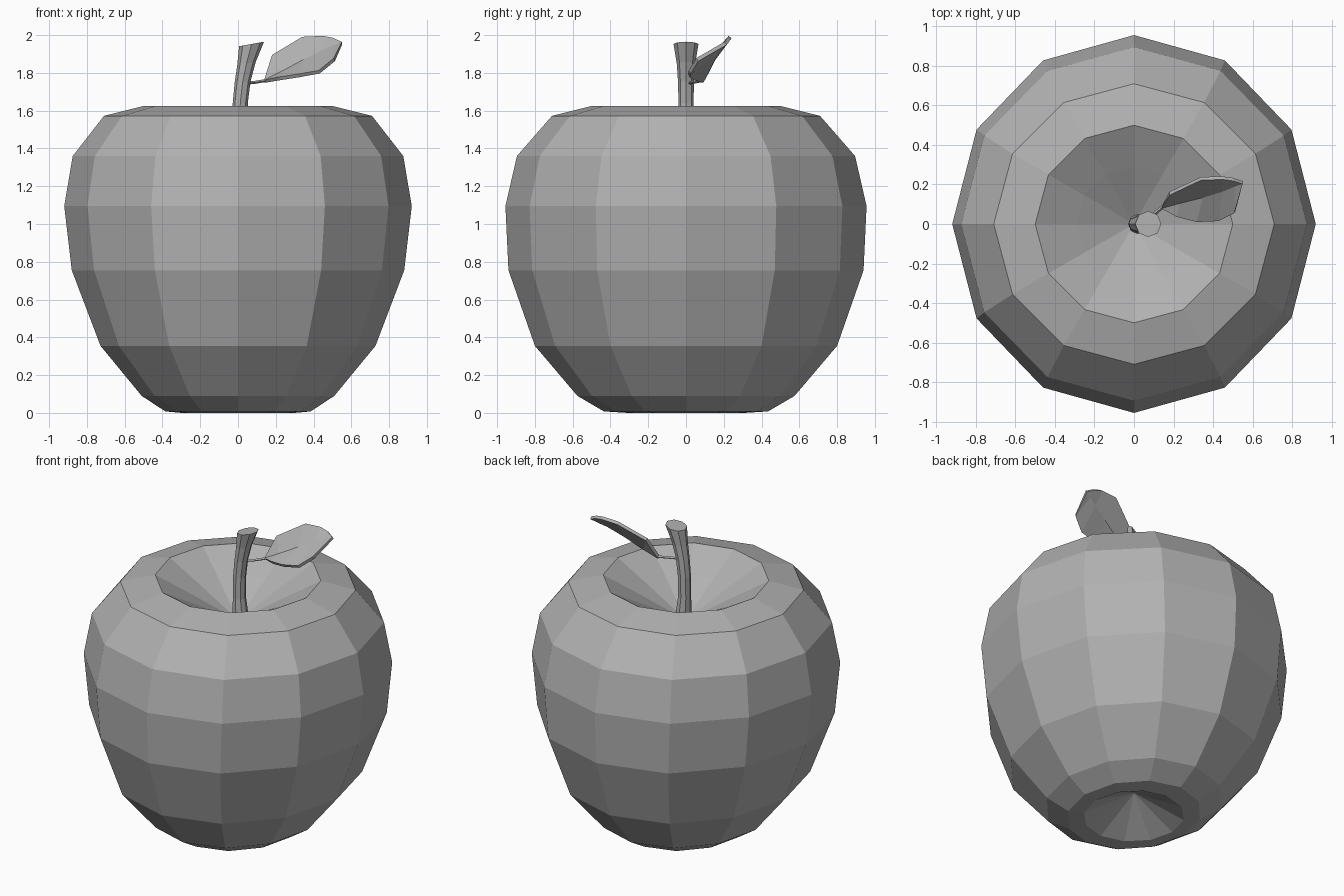
import bpy, bmesh
from math import sin, cos, pi

if "Cube" in bpy.data.objects:
    bpy.data.objects.remove(bpy.data.objects["Cube"])

grey = bpy.data.materials.new("mid_grey")
grey.diffuse_color = (.44, .44, .44, 1)
grey.use_nodes = True
grey.node_tree.nodes["Principled BSDF"].inputs["Base Color"].default_value = grey.diffuse_color


def finish(name, bm):
    bmesh.ops.recalc_face_normals(bm, faces=bm.faces)
    me = bpy.data.meshes.new(name)
    bm.to_mesh(me)
    bm.free()
    me.materials.append(grey)
    ob = bpy.data.objects.new(name, me)
    bpy.context.collection.objects.link(ob)
    return ob


def loft(name, rings, start=None, end=None):
    """Join closed rings of points; each end is a point fan or a flat cap."""
    bm = bmesh.new()
    rows = [[bm.verts.new(p) for p in r] for r in rings]
    n = len(rows[0])
    for a, b in zip(rows, rows[1:]):
        for i in range(n):
            j = (i + 1) % n
            bm.faces.new((a[i], a[j], b[j], b[i]))
    for row, tip in ((rows[0], start), (rows[-1], end)):
        if tip:
            v = bm.verts.new(tip)
            for i in range(n):
                bm.faces.new((row[i], row[(i + 1) % n], v))
        else:
            bm.faces.new(row)
    return finish(name, bm)


def ring(n, cx, cy, z, rx, ry, tilt=0.0):
    return [(cx + rx * cos(2 * pi * i / n), cy + ry * sin(2 * pi * i / n),
             z + tilt * cos(2 * pi * i / n)) for i in range(n)]


# Apple body: 12 sides, (x radius, y radius, z), dimpled at both ends
profile = [(.30, .31, 0), (.385, .435, .008), (.51, .575, .09), (.728, .80, .355),
           (.88, .94, .755), (.92, .956, 1.095), (.875, .895, 1.36),
           (.71, .71, 1.572), (.50, .50, 1.625), (.29, .29, 1.51)]
loft("apple_body", [ring(12, 0, 0, z, rx, ry) for rx, ry, z in profile],
     start=(0, 0, .16), end=(0, 0, 1.345))

# Stem: (x centre, z, radius, end tilt)
stem = [(.022, 1.33, .052, 0), (.010, 1.5, .040, 0), (.012, 1.64, .040, .002),
        (.024, 1.75, .042, .004), (.045, 1.85, .049, .008), (.072, 1.953, .066, .012)]
loft("stem", [ring(8, x, 0, z, r, r, t) for x, z, r, t in stem])

# Leaf stalk
stalk = [(.04, .01, 1.745), (.09, .04, 1.75), (.15, .09, 1.76)]
loft("leaf_stalk", [[(x - .004 * cos(a), y + .008 * cos(a), z + .008 * sin(a))
                     for a in (0, pi / 2, pi, 3 * pi / 2)] for x, y, z in stalk])

# Leaf folded along its midrib: rows of back edge, midrib, front edge
leaf_rows = [((.18, .155, 1.89), (.23, .11, 1.80), (.22, .04, 1.77)),
             ((.34, .23, 1.985), (.35, .14, 1.865), (.32, .015, 1.785)),
             ((.45, .233, 1.99), (.45, .17, 1.915), (.43, .02, 1.805)),
             ((.50, .226, 1.98), (.51, .195, 1.94), (.51, .06, 1.87))]
bm = bmesh.new()
base, tip = bm.verts.new((.14, .085, 1.755)), bm.verts.new((.55, .21, 1.957))
rows = [[bm.verts.new(p) for p in r] for r in leaf_rows]
for k in (0, 1):
    bm.faces.new((base, rows[0][k], rows[0][k + 1]))
    bm.faces.new((tip, rows[-1][k + 1], rows[-1][k]))
    for a, b in zip(rows, rows[1:]):
        bm.faces.new((a[k], b[k], b[k + 1], a[k + 1]))
leaf = finish("leaf", bm)
mod = leaf.modifiers.new("thickness", 'SOLIDIFY')
mod.thickness = .02
mod.offset = 0
